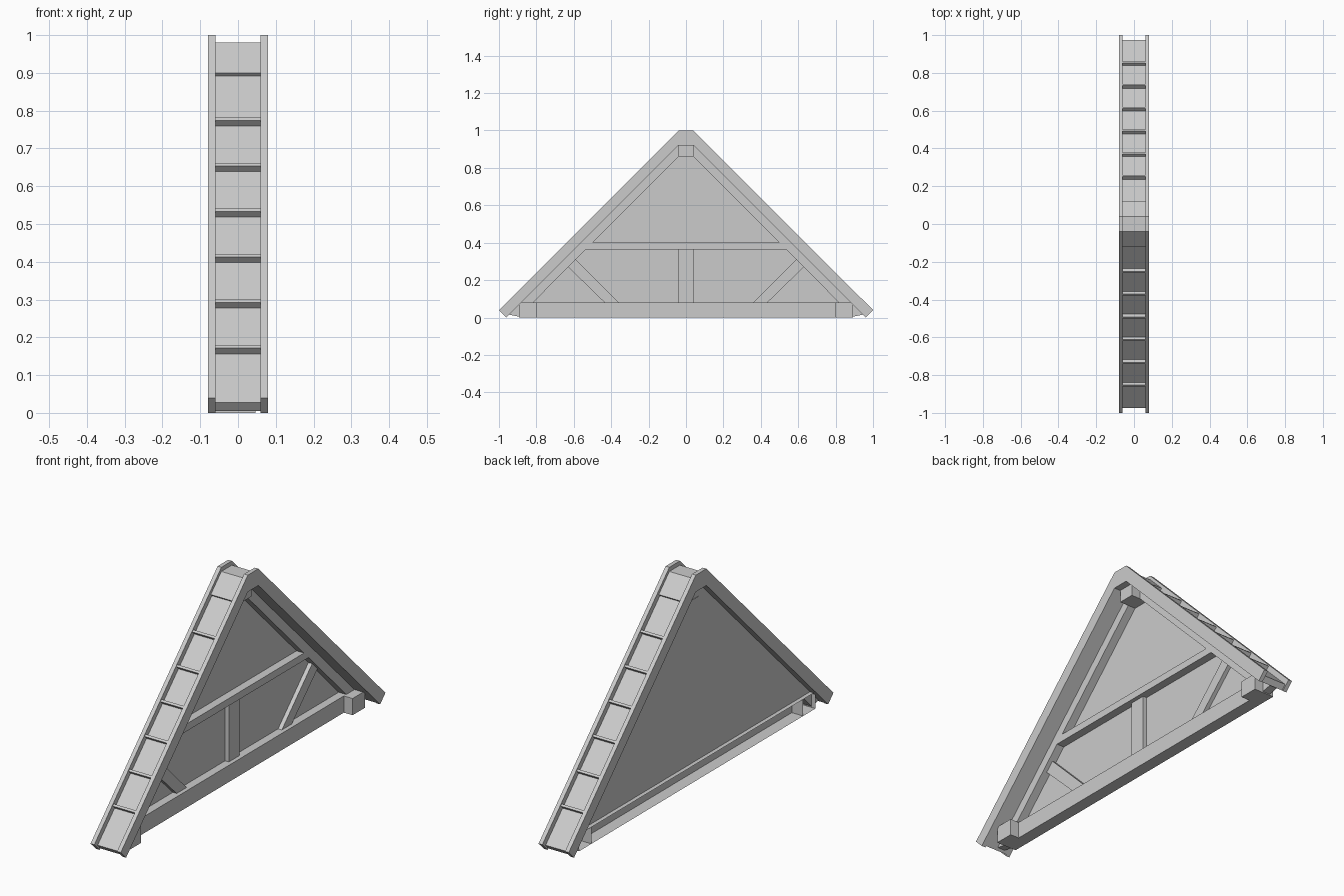
import bpy, bmesh

if "Cube" in bpy.data.objects:
    bpy.data.objects.remove(bpy.data.objects["Cube"])


def prism(name, outlines, x0, x1, open_back=False):
    """Extrude one or more (y, z) outlines along x; optionally leave the -x side open."""
    bm = bmesh.new()
    for pts in outlines:
        a = [bm.verts.new((x0, y, z)) for y, z in pts]
        b = [bm.verts.new((x1, y, z)) for y, z in pts]
        n = len(pts)
        area = sum(pts[i][0] * pts[(i + 1) % n][1] - pts[(i + 1) % n][0] * pts[i][1] for i in range(n))
        faces = [b] + [[a[i], a[(i + 1) % n], b[(i + 1) % n], b[i]] for i in range(n)]
        if not open_back:
            faces.append(a[::-1])
        for f in faces:
            bm.faces.new(f if area > 0 else f[::-1])
    me = bpy.data.meshes.new(name)
    bm.to_mesh(me)
    bm.free()
    ob = bpy.data.objects.new(name, me)
    bpy.context.collection.objects.link(ob)
    return ob


def mirrored(pts):
    return [pts, [(-y, z) for y, z in pts]]


def gable(half):
    """Complete a symmetric outline from its +y half."""
    return half + [(-y, z) for y, z in reversed(half)]


def rect(y0, y1, z0, z1):
    return [(y0, z0), (y1, z0), (y1, z1), (y0, z1)]


# Bargeboards on both gable faces
board = gable([(0.04, 0.92), (0.96, 0.0), (1.0, 0.04), (0.04, 1.0)])
for side, x in (("left", -0.08), ("right", 0.06)):
    prism("bargeboard_" + side, [board], x, x + 0.02)

# Roof deck between the bargeboards
prism("roof_deck", [gable([(0.04, 0.92), (0.955, 0.005), (0.975, 0.028), (0.04, 0.963)])], -0.06, 0.06)

# Ridge cap
prism("ridge_cap", [gable([(0.03, 0.96), (0.108, 0.888), (0.12, 0.90), (0.04, 0.98)])], -0.06, 0.06)

# Raised battens across the slopes
battens = []
for i in range(6):
    y, z = 0.236 + 0.1205 * i, 0.767 - 0.1205 * i
    battens += mirrored([(y, z), (y + 0.008, z - 0.008), (y + 0.023, z + 0.007), (y + 0.015, z + 0.015)])
prism("roof_battens", battens, -0.06, 0.06)

# Gable wall panel
me = bpy.data.meshes.new("wall_panel")
wall = gable([(0.88, 0.08), (0.04, 0.92)])
me.from_pydata([(-0.04, y, z) for y, z in wall], [], [list(range(len(wall)))])
bpy.context.collection.objects.link(bpy.data.objects.new("wall_panel", me))

# Rafters under the deck
prism("rafters", mirrored([(0.893, 0.005), (0.945, 0.015), (0.04, 0.92), (0.04, 0.86)]), -0.04, 0.0)

# Tie beam, hollow at the back, and projecting beam ends
prism("tie_beam", [rect(-0.8, 0.8, 0, 0.08)], -0.06, 0.0, True)
prism("beam_ends", mirrored(rect(0.8, 0.893, 0, 0.08)), -0.06, 0.046, True)
prism("ridge_beam_end", [rect(-0.04, 0.04, 0.86, 0.925)], -0.042, 0.046, True)

# Collar beam, king post and knee braces
prism("collar_beam", [gable([(0.535, 0.365), (0.50, 0.40)])], -0.04, 0.0)
prism("king_post", [rect(-0.04, 0.04, 0.08, 0.365)], -0.04, -0.02)
prism("knee_braces", mirrored([(0.36, 0.08), (0.435, 0.08), (0.63, 0.27), (0.59, 0.31)]), -0.04, -0.02)
